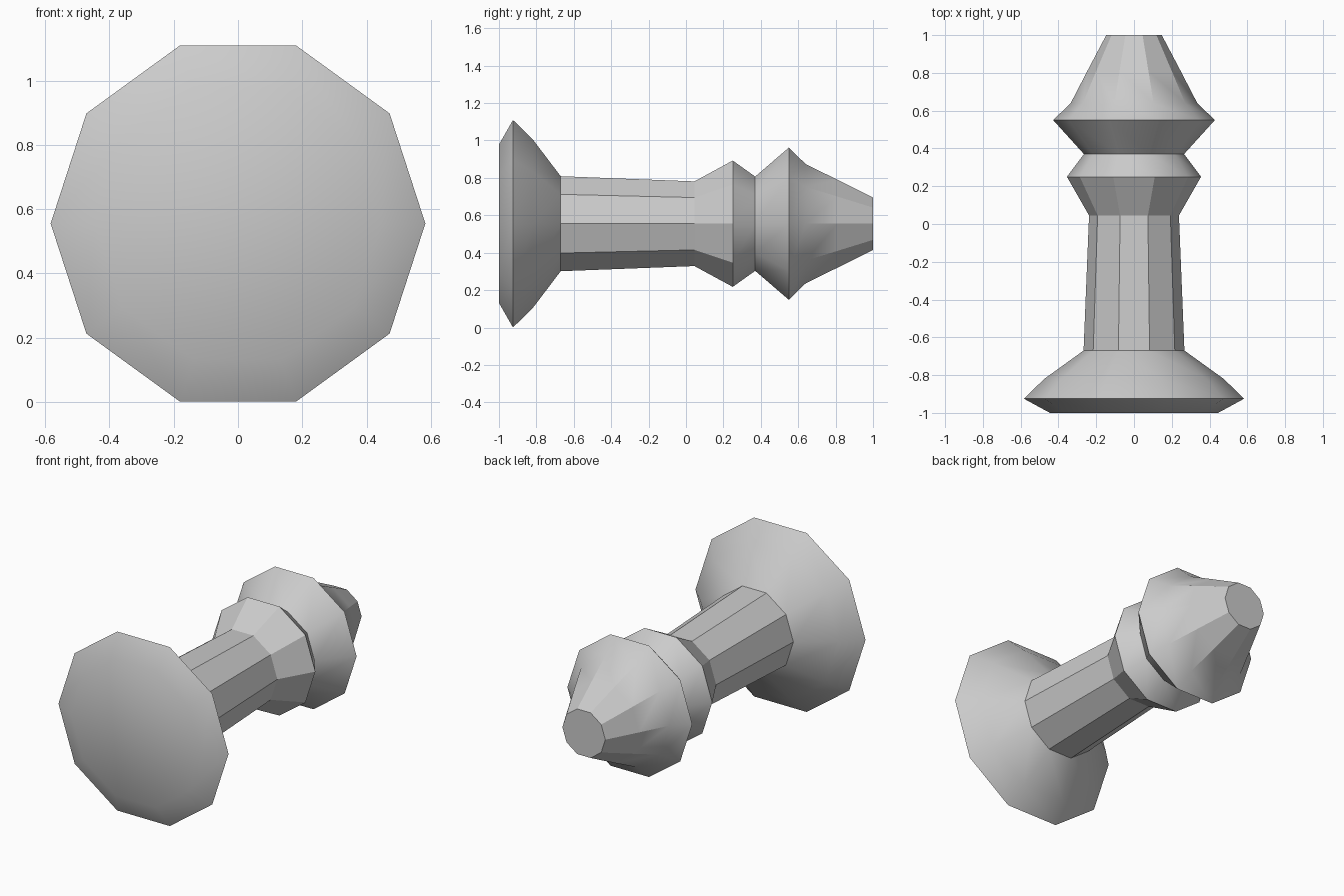
import bpy, bmesh
from math import cos, sin, radians, tau

if "Cube" in bpy.data.objects:
    bpy.data.objects.remove(bpy.data.objects["Cube"])

SIDES = 10
AXIS_Z = 0.555

grey = bpy.data.materials.new("light_grey")
grey.use_nodes = True
grey.diffuse_color = (0.6, 0.6, 0.6, 1)
bsdf = next(n for n in grey.node_tree.nodes if n.type == "BSDF_PRINCIPLED")
bsdf.inputs["Base Color"].default_value = grey.diffuse_color
bsdf.inputs["Roughness"].default_value = 0.7


def lathe(name, profile, cap_front=False, cap_back=False):
    """Turn (y, radius) points into a ten-sided part lying along y."""
    bm = bmesh.new()
    rings = []
    for y, r in profile:
        angles = [tau * i / SIDES for i in range(SIDES)]
        rings.append([bm.verts.new((r * cos(a), y, AXIS_Z + r * sin(a))) for a in angles])
    for low, high in zip(rings, rings[1:]):
        for i in range(SIDES):
            j = (i + 1) % SIDES
            bm.faces.new((low[i], high[i], high[j], low[j]))
    if cap_front:
        bm.faces.new(rings[0])
    if cap_back:
        bm.faces.new(rings[-1][::-1])
    mesh = bpy.data.meshes.new(name)
    bm.to_mesh(mesh)
    bm.free()
    mesh.materials.append(grey)
    obj = bpy.data.objects.new(name, mesh)
    bpy.context.collection.objects.link(obj)
    # Smooth the shallow folds, keep the steep ones crisp
    mesh.shade_smooth()
    mesh.set_sharp_from_angle(angle=radians(30))
    return obj


# Wide flared foot
lathe("base", [(-1, 0.445), (-0.925, 0.583), (-0.82, 0.475), (-0.67, 0.267)], cap_front=True)

# Tapered shaft opening into the collar
lathe("stem_and_collar", [(-0.67, 0.267), (0.045, 0.238), (0.25, 0.355), (0.37, 0.265)])

# Pointed head with a flat tip
lathe("head", [(0.37, 0.265), (0.55, 0.428), (0.64, 0.335), (0.81, 0.247), (1, 0.147)], cap_back=True)
